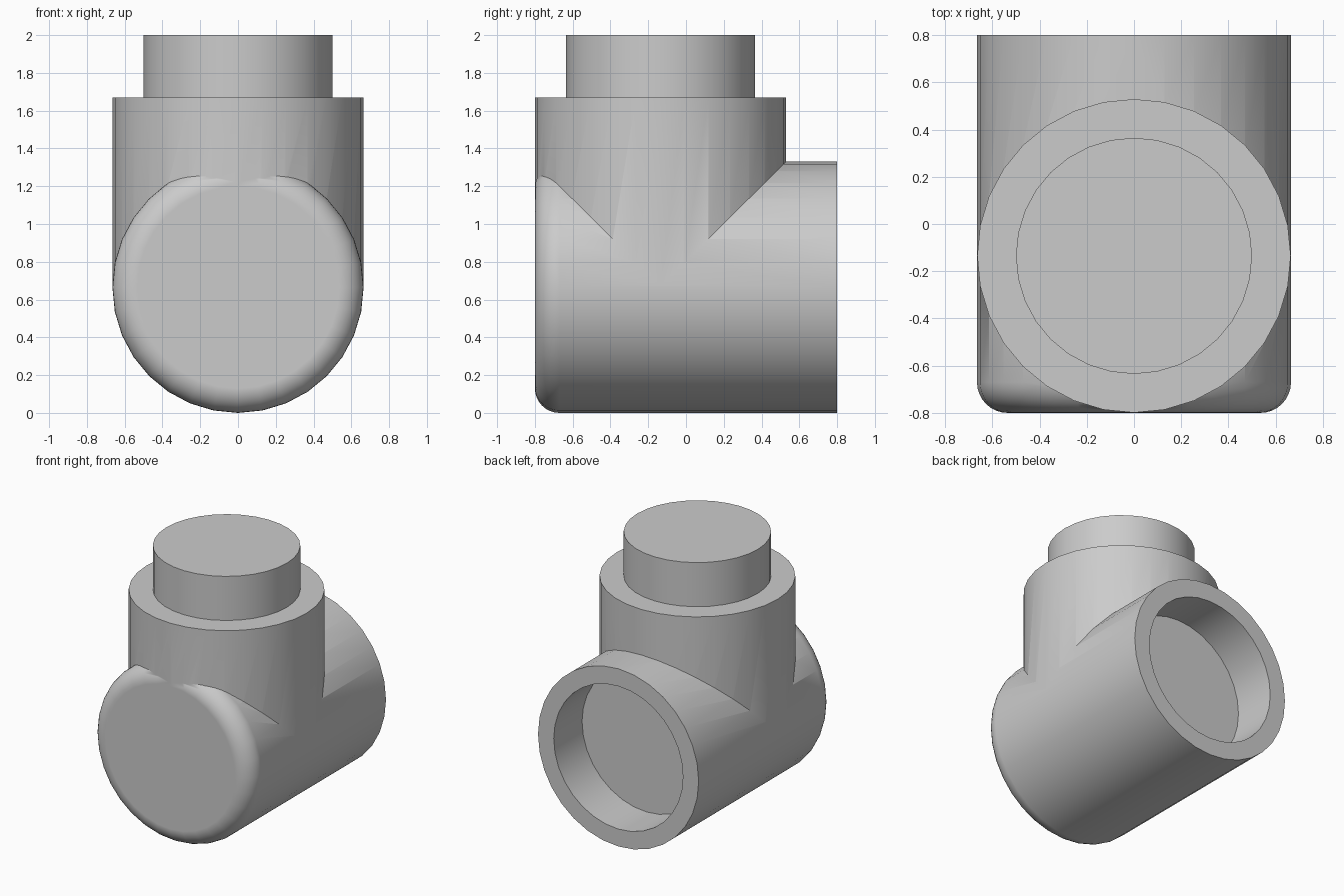
import bpy, bmesh, math
from mathutils import Matrix

if "Cube" in bpy.data.objects:
    bpy.data.objects.remove(bpy.data.objects["Cube"])

R = 0.665          # outer pipe radius
BORE = 0.535       # socket radius
SIDES = 32
AXIS_Y = -0.135    # centre of the upright branch

grey = bpy.data.materials.new("plain grey")
grey.use_nodes = True
grey.diffuse_color = (0.6, 0.6, 0.6, 1)
grey.node_tree.nodes["Principled BSDF"].inputs["Base Color"].default_value = (0.6, 0.6, 0.6, 1)


def lathe(name, profile, matrix):
    """Closed solid turned about z from (radius, height) points, lowest first."""
    bm = bmesh.new()
    rings = []
    for r, h in profile:
        rings.append([bm.verts.new((r * math.cos(a), r * math.sin(a), h))
                      for a in (math.tau * i / SIDES for i in range(SIDES))])
    for low, high in zip(rings, rings[1:]):
        for i in range(SIDES):
            j = (i + 1) % SIDES
            bm.faces.new((low[i], low[j], high[j], high[i]))
    bm.faces.new(rings[0][::-1])
    bm.faces.new(rings[-1])
    bm.transform(matrix)
    mesh = bpy.data.meshes.new(name)
    bm.to_mesh(mesh)
    bm.free()
    mesh.materials.append(grey)
    ob = bpy.data.objects.new(name, mesh)
    bpy.context.collection.objects.link(ob)
    return ob


def combine(target, other, operation):
    """Apply a boolean and discard the helper solid."""
    mod = target.modifiers.new(operation, 'BOOLEAN')
    mod.operation = operation
    mod.solver = 'EXACT'
    mod.object = other
    bpy.context.view_layer.objects.active = target
    bpy.ops.object.modifier_apply(modifier=mod.name)
    bpy.data.objects.remove(other)


# Turns the lathe axis from +z to +y at the height of the main pipe
along_y = Matrix.Translation((0, 0, R)) @ Matrix.Rotation(-math.pi / 2, 4, 'X')

# Main pipe with a rounded closed front end
fillet = R - BORE
steps = 8
rounded = [(BORE + fillet * math.sin(a), -0.8 + fillet * (1 - math.cos(a)))
           for a in (math.pi / 2 * i / steps for i in range(steps + 1))]
body = lathe("pipe_tee_body", rounded + [(R, 0.8)], along_y)

# Upright branch with a narrower spigot on top
branch = lathe("upright_branch",
               [(R - 0.001, R), (R - 0.001, 1.67), (0.5, 1.67), (0.5, 2.0)],
               Matrix.Translation((0, AXIS_Y, 0)))
combine(body, branch, 'UNION')

# Open socket at the back
socket = lathe("socket_cutter", [(BORE, 0.465), (BORE, 1.0)], along_y)
combine(body, socket, 'DIFFERENCE')

# Smooth curved walls, crisp rims
bpy.ops.object.select_all(action='DESELECT')
body.select_set(True)
bpy.context.view_layer.objects.active = body
bpy.ops.object.shade_smooth_by_angle(angle=math.radians(30))
weighted = body.modifiers.new("flat_caps", 'WEIGHTED_NORMAL')
weighted.keep_sharp = True
